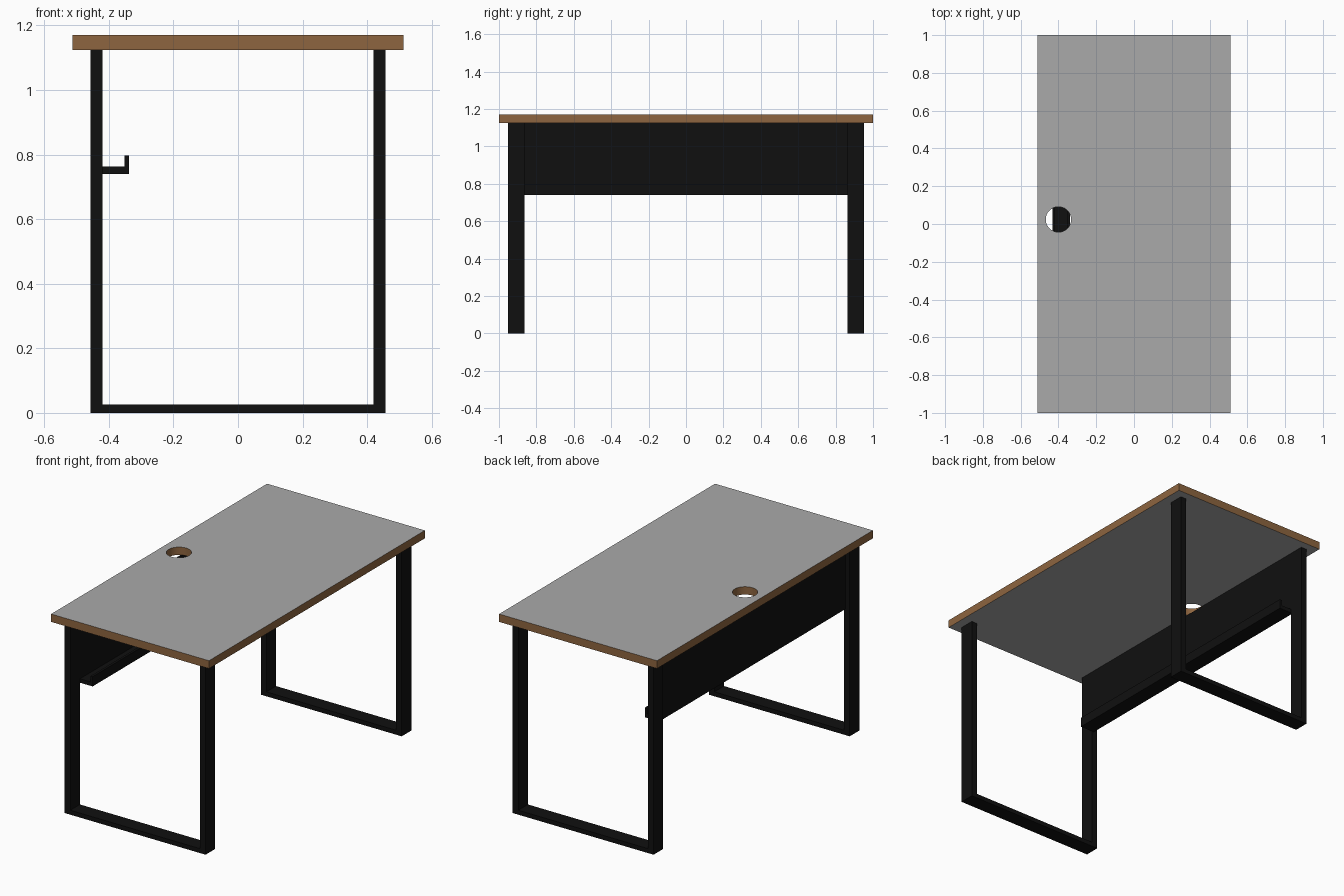
import bpy, bmesh, math
from mathutils import Vector

if "Cube" in bpy.data.objects:
    bpy.data.objects.remove(bpy.data.objects["Cube"])


def material(name, color):
    m = bpy.data.materials.new(name)
    m.diffuse_color = color
    m.use_nodes = True
    m.node_tree.nodes["Principled BSDF"].inputs["Base Color"].default_value = m.diffuse_color
    return m


black = material("black_metal", (0.005, 0.005, 0.005, 1))
wood = material("wood_edge", (0.27, 0.13, 0.05, 1))
grey = material("grey_laminate", (0.4, 0.4, 0.4, 1))


def add_object(name, bm, mats):
    mesh = bpy.data.meshes.new(name)
    bmesh.ops.recalc_face_normals(bm, faces=bm.faces)
    bm.to_mesh(mesh)
    bm.free()
    for m in mats:
        mesh.materials.append(m)
    ob = bpy.data.objects.new(name, mesh)
    bpy.context.collection.objects.link(ob)
    return ob


def loop(bm, points):
    vs = [bm.verts.new(p) for p in points]
    return [bm.edges.new((vs[i], vs[(i + 1) % len(vs)])) for i in range(len(vs))]


def extrude_profile(name, points, direction, mat):
    """Closed profile swept into a solid."""
    bm = bmesh.new()
    face = bm.faces.new([bm.verts.new(p) for p in points])
    geo = bmesh.ops.extrude_face_region(bm, geom=[face], use_keep_orig=True)["geom"]
    bmesh.ops.translate(bm, vec=direction,
                        verts=[g for g in geo if isinstance(g, bmesh.types.BMVert)])
    return add_object(name, bm, [mat])


# Desktop: slab with a round cable hole, grey faces and wooden edges
TOP_Z, UNDER_Z = 1.17, 1.124
W, L = 0.512, 1.0
HOLE, R, N = Vector((-0.40, 0.024)), 0.067, 48
bm = bmesh.new()
edges = loop(bm, [(-W, -L, UNDER_Z), (W, -L, UNDER_Z), (W, L, UNDER_Z), (-W, L, UNDER_Z)])
edges += loop(bm, [(HOLE.x + R * math.cos(a), HOLE.y + R * math.sin(a), UNDER_Z)
                   for a in (2 * math.pi * i / N for i in range(N))])
bmesh.ops.triangle_fill(bm, edges=edges, use_beauty=True, normal=(0, 0, 1))
geo = bmesh.ops.extrude_face_region(bm, geom=bm.faces[:], use_keep_orig=True)["geom"]
bmesh.ops.translate(bm, vec=(0, 0, TOP_Z - UNDER_Z),
                    verts=[g for g in geo if isinstance(g, bmesh.types.BMVert)])
bm.normal_update()
for f in bm.faces:
    f.material_index = 0 if abs(f.normal.z) > 0.5 else 1
desktop = add_object("desktop", bm, [grey, wood])
bpy.context.view_layer.objects.active = desktop
desktop.select_set(True)
bpy.ops.object.shade_smooth_by_angle(angle=math.radians(30))
desktop.select_set(False)

# U-shaped leg frames at both ends
OUT_X, IN_X, BAR_Z = 0.457, 0.42, 0.026
OUT_Y, IN_Y = 0.953, 0.864
u_shape = [(-OUT_X, 0), (OUT_X, 0), (OUT_X, UNDER_Z), (IN_X, UNDER_Z),
           (IN_X, BAR_Z), (-IN_X, BAR_Z), (-IN_X, UNDER_Z), (-OUT_X, UNDER_Z)]
for name, y in (("front_leg_frame", -OUT_Y), ("back_leg_frame", IN_Y)):
    extrude_profile(name, [(x, y, z) for x, z in u_shape], (0, OUT_Y - IN_Y, 0), black)

# Privacy panel with its cable tray folded along the bottom
fold = [(-0.431, UNDER_Z), (-0.431, 0.74), (-0.338, 0.74), (-0.338, 0.797),
        (-0.352, 0.797), (-0.352, 0.763), (-0.42, 0.763), (-0.42, UNDER_Z)]
extrude_profile("privacy_panel_tray", [(x, -IN_Y, z) for x, z in fold],
                (0, 2 * IN_Y, 0), black)
